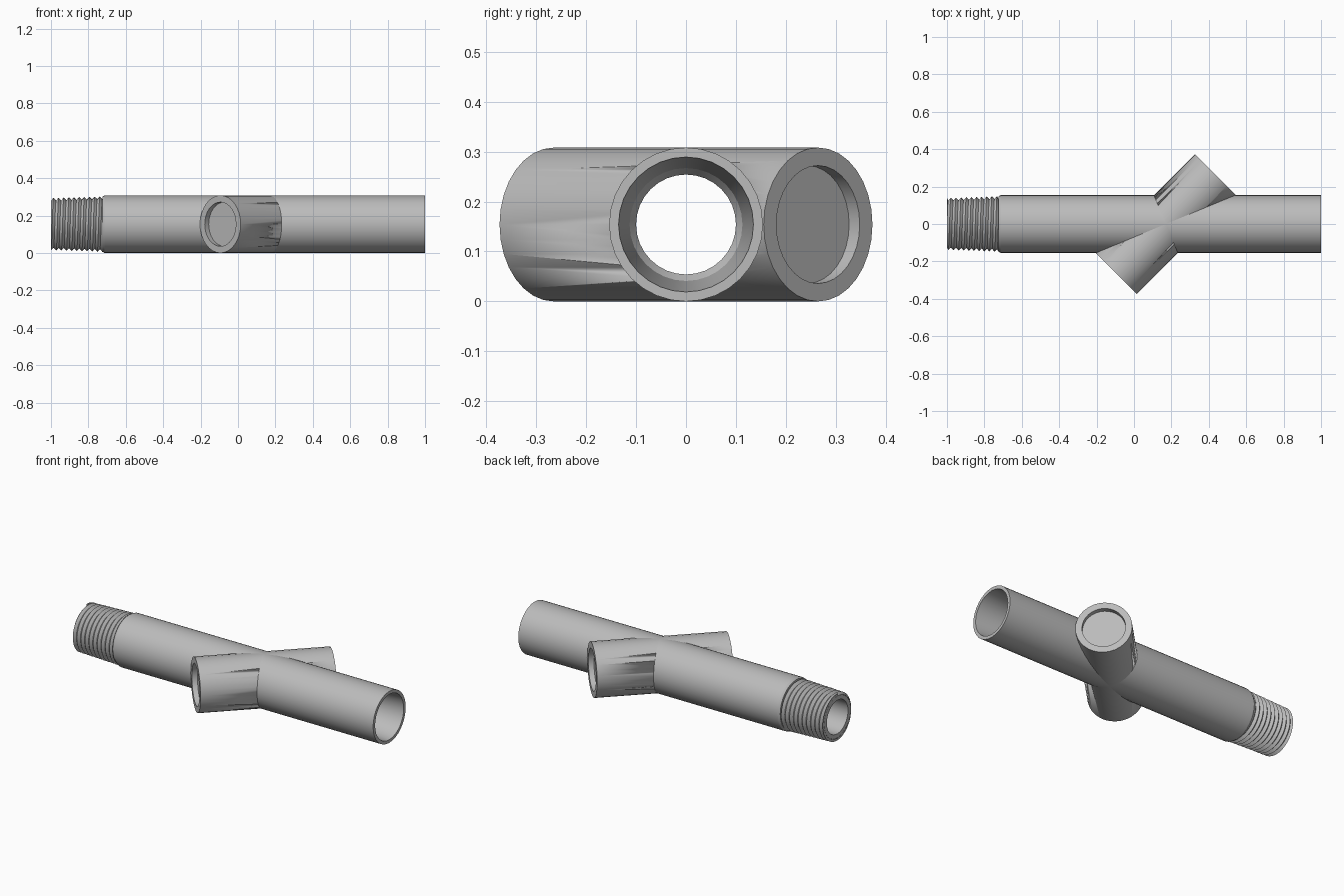
import bpy, bmesh
from math import sin, cos, pi, radians
from mathutils import Matrix

if "Cube" in bpy.data.objects:
    bpy.data.objects.remove(bpy.data.objects["Cube"])

R = 0.154          # outer radius of the pipes
BORE = 0.1         # through hole radius
SEG = 32
THREAD_END = -0.725

grey = bpy.data.materials.new("Grey plastic")
grey.use_nodes = True
colour = (0.5, 0.5, 0.5, 1)
grey.diffuse_color = colour
grey.node_tree.nodes["Principled BSDF"].inputs["Base Color"].default_value = colour


def ring_point(x, r, a):
    return (x, r * sin(a), r * cos(a))


def finish(bm, name, matrix):
    bmesh.ops.remove_doubles(bm, verts=bm.verts, dist=1e-5)
    bmesh.ops.recalc_face_normals(bm, faces=bm.faces)
    mesh = bpy.data.meshes.new(name)
    bm.to_mesh(mesh)
    bm.free()
    mesh.materials.append(grey)
    obj = bpy.data.objects.new(name, mesh)
    bpy.context.collection.objects.link(obj)
    obj.matrix_world = matrix
    bpy.ops.object.select_all(action="DESELECT")
    obj.select_set(True)
    bpy.context.view_layer.objects.active = obj
    bpy.ops.object.shade_smooth_by_angle(angle=radians(25))
    return obj


def lathe(name, profile, matrix, closed):
    """Spin (x, radius) points round the x axis; closed joins last to first."""
    bm = bmesh.new()
    rings = []
    for x, r in profile:
        if r == 0:
            rings.append([bm.verts.new((x, 0, 0))])
        else:
            rings.append([bm.verts.new(ring_point(x, r, 2 * pi * i / SEG))
                          for i in range(SEG)])
    pairs = list(zip(rings, rings[1:]))
    if closed:
        pairs.append((rings[-1], rings[0]))
    for a, b in pairs:
        for i in range(SEG):
            j = (i + 1) % SEG
            if len(a) == 1:
                bm.faces.new((a[0], b[i], b[j]))
            elif len(b) == 1:
                bm.faces.new((a[i], b[0], a[j]))
            else:
                bm.faces.new((a[i], b[i], b[j], a[j]))
    return finish(bm, name, matrix)


axis = Matrix.Translation((0, 0, R))

# Main pipe: threaded core at the left, tapered socket at the right
lathe("main_pipe", [
    (-1, BORE), (-1, 0.125), (THREAD_END, 0.134), (THREAD_END, 0.147),
    (THREAD_END + 0.012, R), (1, R), (1, 0.135),
    (0.72, 0.113), (0.7, BORE)], axis, True)

# Helical thread ridge wrapped over the tapered core
bm = bmesh.new()
turns = 10
pitch = (THREAD_END + 1) / turns
rows = []
for k in range(-2, 2 * turns + 1):
    row = []
    for i in range(SEG + 1):
        x = -1 + pitch * (k / 2 + i / SEG)
        x = min(max(x, -1), THREAD_END)
        crest = 0.14 + 0.03 * (x + 1)
        r = crest if k % 2 else crest - 0.014
        row.append(bm.verts.new(ring_point(x, r, 2 * pi * i / SEG)))
    rows.append(row)
for a, b in zip(rows, rows[1:]):
    for i in range(SEG):
        bm.faces.new((a[i], b[i], b[i + 1], a[i + 1]))
bmesh.ops.dissolve_degenerate(bm, dist=1e-5, edges=bm.edges)
finish(bm, "male_thread", axis)

# Slanted cross branch with a shallow recess in both ends
L, RECESS, DEPTH = 0.374, 0.118, 0.03
half = [(L - DEPTH, 0), (L - DEPTH, RECESS), (L, RECESS), (L, R)]
branch = lathe("cross_branch", half + [(-x, r) for x, r in reversed(half)],
               Matrix.Translation((0.17, 0, R)) @ Matrix.Rotation(radians(45), 4, "Z"),
               False)

# Clear the main bore through the branch
cutter = lathe("bore_cutter", [(-0.9, 0), (-0.9, 0.12), (0.9, 0.12), (0.9, 0)], axis, False)
cut = branch.modifiers.new("Bore", "BOOLEAN")
cut.operation = "DIFFERENCE"
cut.solver = "EXACT"
cut.object = cutter
bpy.context.view_layer.objects.active = branch
bpy.ops.object.modifier_apply(modifier=cut.name)
bpy.data.objects.remove(cutter)
